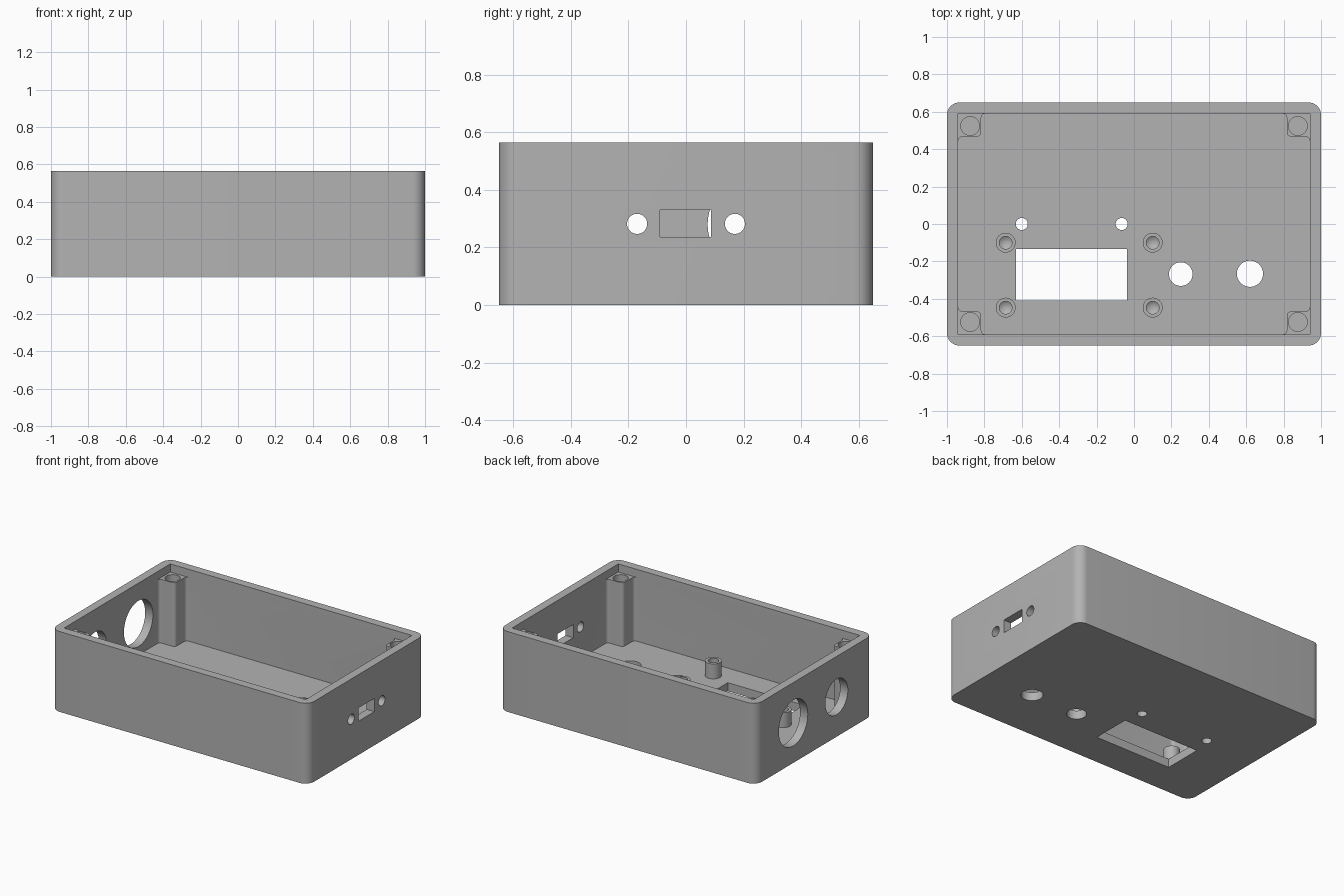
import bpy, bmesh
from math import pi
from mathutils import Matrix

cube = bpy.data.objects.get("Cube")
if cube:
    bpy.data.objects.remove(cube, do_unlink=True)

HEIGHT, FLOOR = 0.565, 0.06
HALF_X, HALF_Y, IN_X, IN_Y = 1.0, 0.65, 0.94, 0.59
POST, POST_TOP = 0.123, 0.508

grey = bpy.data.materials.new("grey plastic")
grey.use_nodes = True
grey.diffuse_color = (0.45, 0.45, 0.45, 1)
grey.node_tree.nodes["Principled BSDF"].inputs["Base Color"].default_value = grey.diffuse_color


def make(name, bm):
    bmesh.ops.recalc_face_normals(bm, faces=bm.faces)
    mesh = bpy.data.meshes.new(name)
    bm.to_mesh(mesh)
    bm.free()
    mesh.materials.append(grey)
    obj = bpy.data.objects.new(name, mesh)
    bpy.context.collection.objects.link(obj)
    return obj


def prism(name, outline, z0, z1, radius=0, segments=8):
    """Extrude an outline upward and round its upright edges."""
    bm = bmesh.new()
    face = bm.faces.new([bm.verts.new((x, y, z0)) for x, y in outline])
    top = bmesh.ops.extrude_face_region(bm, geom=[face])["geom"]
    bmesh.ops.translate(bm, vec=(0, 0, z1 - z0),
                        verts=[v for v in top if isinstance(v, bmesh.types.BMVert)])
    if radius:
        upright = [e for e in bm.edges if abs(e.verts[0].co.z - e.verts[1].co.z) > 0.01]
        bmesh.ops.bevel(bm, geom=upright, offset=radius, segments=segments,
                        profile=0.5, affect='EDGES')
    return make(name, bm)


def box(name, x0, x1, y0, y1, z0, z1, radius=0):
    return prism(name, [(x0, y0), (x1, y0), (x1, y1), (x0, y1)], z0, z1, radius)


def cylinder(name, centre, radius, depth, along_x=False):
    bm = bmesh.new()
    turn = Matrix.Rotation(pi / 2, 4, 'Y') if along_x else Matrix()
    bmesh.ops.create_cone(bm, cap_ends=True, segments=48, radius1=radius, radius2=radius,
                          depth=depth, matrix=Matrix.Translation(centre) @ turn)
    return make(name, bm)


def select_only(obj):
    bpy.ops.object.select_all(action='DESELECT')
    obj.select_set(True)
    bpy.context.view_layer.objects.active = obj


def cut(body, cutter):
    mod = body.modifiers.new("cut", 'BOOLEAN')
    mod.operation, mod.solver, mod.object = 'DIFFERENCE', 'EXACT', cutter
    select_only(body)
    bpy.ops.object.modifier_apply(modifier=mod.name)
    bpy.data.objects.remove(cutter, do_unlink=True)


def smooth(obj):
    select_only(obj)
    bpy.ops.object.shade_smooth_by_angle(angle=pi / 6)


# Outer shell with rounded upright corners
body = box("enclosure_body", -HALF_X, HALF_X, -HALF_Y, HALF_Y, 0, HEIGHT, 0.067)

# Cavity: a plain rectangle above the posts, notched round the posts below
cut(body, box("cavity_top", -IN_X, IN_X, -IN_Y, IN_Y, POST_TOP, HEIGHT + 0.1))
px, py = IN_X - POST, IN_Y - POST
quarter = [(IN_X, py), (px, py), (px, IN_Y)]
outline = (quarter + [(-x, y) for x, y in reversed(quarter)]
           + [(-x, -y) for x, y in quarter] + [(x, -y) for x, y in reversed(quarter)])
cut(body, prism("cavity_low", outline, FLOOR, POST_TOP + 0.02, 0.022, 5))

# Screw holes in the corner posts
for sx in (-1, 1):
    for sy in (-1, 1):
        cut(body, cylinder("screw_hole", (sx * 0.876, sy * 0.524, POST_TOP), 0.05, 0.5))

# Display window and round holes in the floor
cut(body, box("window", -0.63, -0.038, -0.41, -0.133, -0.1, 0.1))
for x, y, r in ((-0.60, 0, 0.032), (-0.066, 0, 0.032), (0.25, -0.268, 0.063), (0.62, -0.266, 0.07)):
    cut(body, cylinder("floor_hole", (x, y, 0), r, 0.3))

# Socket opening and its two screw holes in the +x wall
cut(body, box("socket", 0.9, 1.1, -0.09, 0.087, 0.237, 0.33))
for y in (-0.17, 0.17):
    cut(body, cylinder("socket_screw", (1, y, 0.282), 0.035, 0.2, True))

# Two large cable holes in the -x wall
for y, r in ((0.236, 0.161), (-0.245, 0.125)):
    cut(body, cylinder("cable_hole", (-1, y, 0.28), r, 0.2, True))
smooth(body)

# Hollow standoffs beside the window, each a turned profile with a drilled tip
PROFILE = [(0.053, FLOOR - 0.005), (0.053, 0.165), (0.034, 0.165), (0.034, 0.10), (0, 0.075)]
for x in (-0.686, 0.10):
    for y in (-0.10, -0.447):
        bm = bmesh.new()
        verts = [bm.verts.new((r, 0, z)) for r, z in PROFILE]
        edges = [bm.edges.new(pair) for pair in zip(verts, verts[1:])]
        bmesh.ops.spin(bm, geom=verts + edges, cent=(0, 0, 0), axis=(0, 0, 1),
                       angle=2 * pi, steps=32)
        bmesh.ops.remove_doubles(bm, verts=bm.verts, dist=0.0005)
        bmesh.ops.holes_fill(bm, edges=bm.edges, sides=0)
        side = ("left" if x > 0 else "right") + ("_back" if y > -0.3 else "_front")
        standoff = make("standoff_" + side, bm)
        standoff.location = (x, y, 0)
        smooth(standoff)
